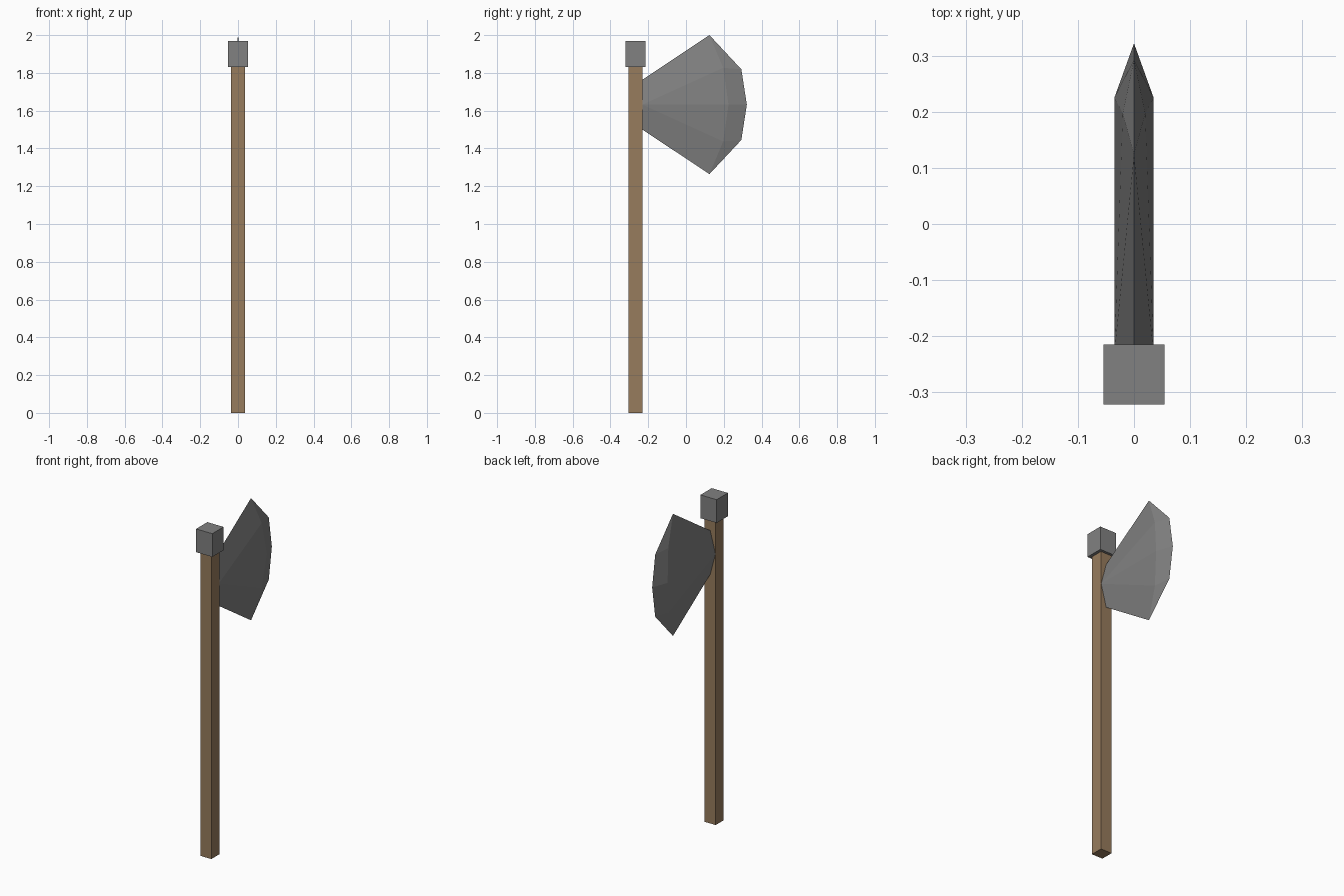
import bpy, bmesh

if "Cube" in bpy.data.objects:
    bpy.data.objects.remove(bpy.data.objects["Cube"])

HANDLE_Y = -0.268   # centre line of the shaft
BLADE_Z = 1.632     # mid height of the blade


def material(name, rgb):
    mat = bpy.data.materials.new(name)
    mat.diffuse_color = (*rgb, 1)
    mat.use_nodes = True
    mat.node_tree.nodes["Principled BSDF"].inputs["Base Color"].default_value = mat.diffuse_color
    return mat


wood = material("wood", (0.31, 0.20, 0.11))
metal = material("dark_metal", (0.22, 0.22, 0.22))


def box(name, width, depth, z0, z1, mat):
    bpy.ops.mesh.primitive_cube_add(size=1, location=(0, HANDLE_Y, (z0 + z1) / 2))
    ob = bpy.context.object
    ob.name = name
    ob.scale = (width, depth, z1 - z0)
    bpy.ops.object.transform_apply(location=False, rotation=False, scale=True)
    ob.data.materials.append(mat)


# wooden shaft and metal end cap
box("handle", 0.073, 0.075, 0, 1.83, wood)
box("end_cap", 0.108, 0.107, 1.83, 1.97, metal)

# blade: (x, y, height above mid), diamond root, bevel line and cutting edge
root_mid, root_top = (0.035, -0.231, 0), (0, -0.231, 0.132)
bevel_mid, bevel_top = (0.035, 0.225, 0), (0.020, 0.197, 0.195)
edge_mid, edge_top = (0, 0.322, 0), (0, 0.293, 0.187)
tip = (0, 0.124, 0.368)
faces = [
    (root_mid, bevel_mid, bevel_top),
    (root_mid, bevel_top, tip, root_top),
    (bevel_mid, edge_mid, edge_top, bevel_top),
    (bevel_top, edge_top, tip),
    (root_mid, root_top, (0, -0.231, 0)),  # closes the root against the shaft
]
bm = bmesh.new()
for sx in (1, -1):
    for sz in (1, -1):
        for face in faces:
            points = [(x * sx, y, BLADE_Z + h * sz) for x, y, h in face]
            bm.faces.new([bm.verts.new(p) for p in points])
bmesh.ops.remove_doubles(bm, verts=bm.verts[:], dist=1e-4)
bmesh.ops.recalc_face_normals(bm, faces=bm.faces[:])
mesh = bpy.data.meshes.new("blade")
bm.to_mesh(mesh)
bm.free()
mesh.materials.append(metal)
blade = bpy.data.objects.new("blade", mesh)
bpy.context.collection.objects.link(blade)
